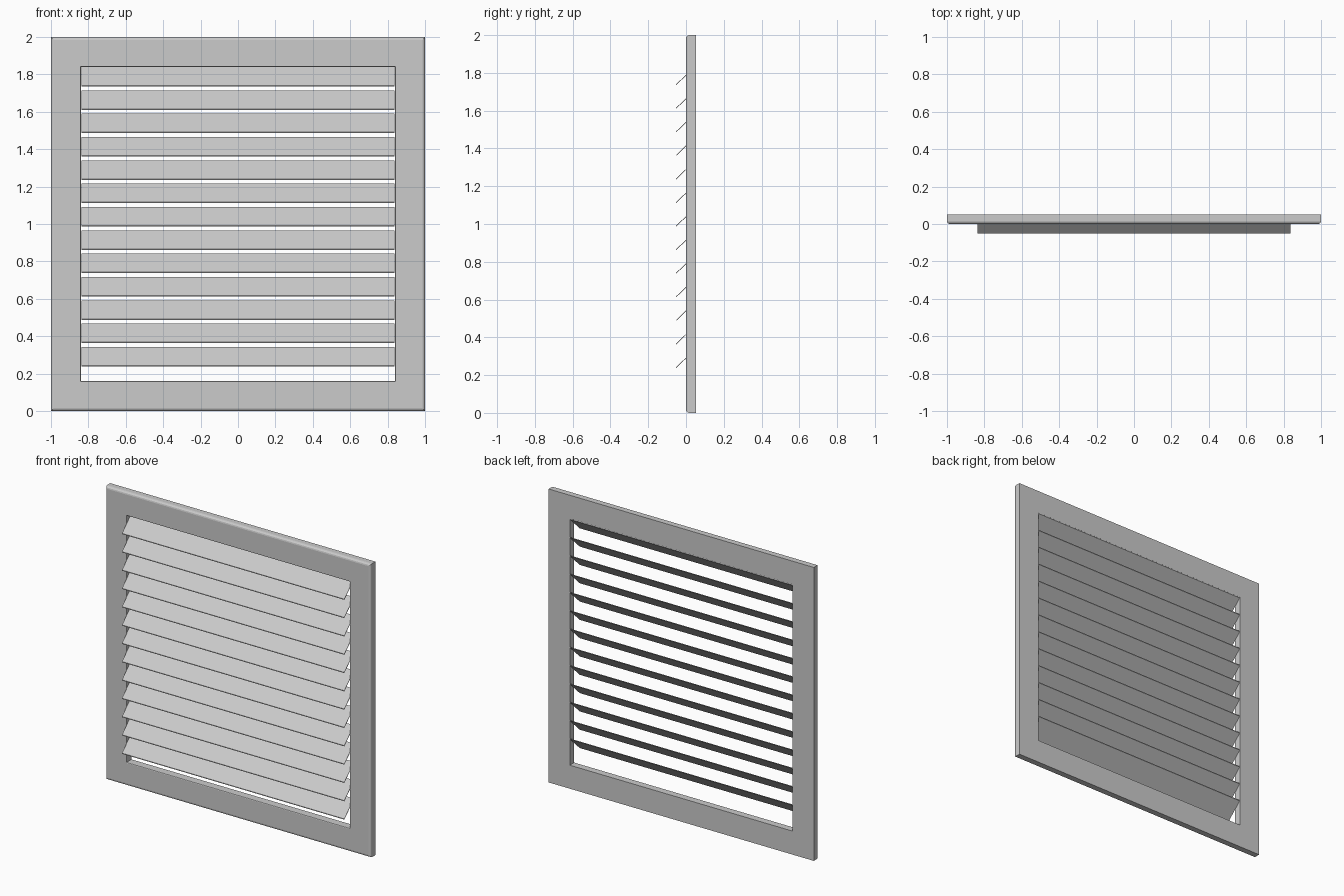
import bpy, bmesh
from math import sin, cos, pi

if "Cube" in bpy.data.objects:
    bpy.data.objects.remove(bpy.data.objects["Cube"])


def make_object(name, bm):
    bmesh.ops.recalc_face_normals(bm, faces=bm.faces)
    mesh = bpy.data.meshes.new(name)
    bm.to_mesh(mesh)
    bm.free()
    obj = bpy.data.objects.new(name, mesh)
    bpy.context.collection.objects.link(obj)
    return obj


def loft(name, rings, closed):
    # join equal vertex rings; either wrap around or cap both ends
    bm = bmesh.new()
    vs = [[bm.verts.new(p) for p in r] for r in rings]
    pairs = list(zip(vs, vs[1:] + vs[:1])) if closed else list(zip(vs, vs[1:]))
    for a, b in pairs:
        n = len(a)
        for i in range(n):
            j = (i + 1) % n
            bm.faces.new((a[i], a[j], b[j], b[i]))
    if not closed:
        bm.faces.new(vs[0])
        bm.faces.new(vs[-1])
    return make_object(name, bm)


# Square frame: mitred section with rounded front edges
BACK, FRONT = 0.052, 0.0
OUT, INN = 1.0, 0.84
R, r = 0.016, 0.006
section = [(INN, BACK), (OUT, BACK)]
for k in range(4):
    a = k / 3 * pi / 2
    section.append((OUT - R + R * cos(a), FRONT + R - R * sin(a)))
for k in range(3):
    a = k / 2 * pi / 2
    section.append((INN + r - r * sin(a), FRONT + r - r * cos(a)))
rings = [[(sx * h, y, 1 + sz * h) for sx, sz in ((-1, -1), (1, -1), (1, 1), (-1, 1))]
         for h, y in section]
loft("frame", rings, True)

# Thirteen thin slats, tilted 45 degrees with the lower edge forward
D, T, W = 0.052, 0.005, 0.838
for i in range(13):
    z = 0.238 + i * 0.1248
    profile = [(-D, z), (D, z + 2 * D - T), (D, z + 2 * D), (-D, z + T)]
    loft(f"slat_{i + 1:02d}", [[(x, y, h) for y, h in profile] for x in (-W, W)], False)
